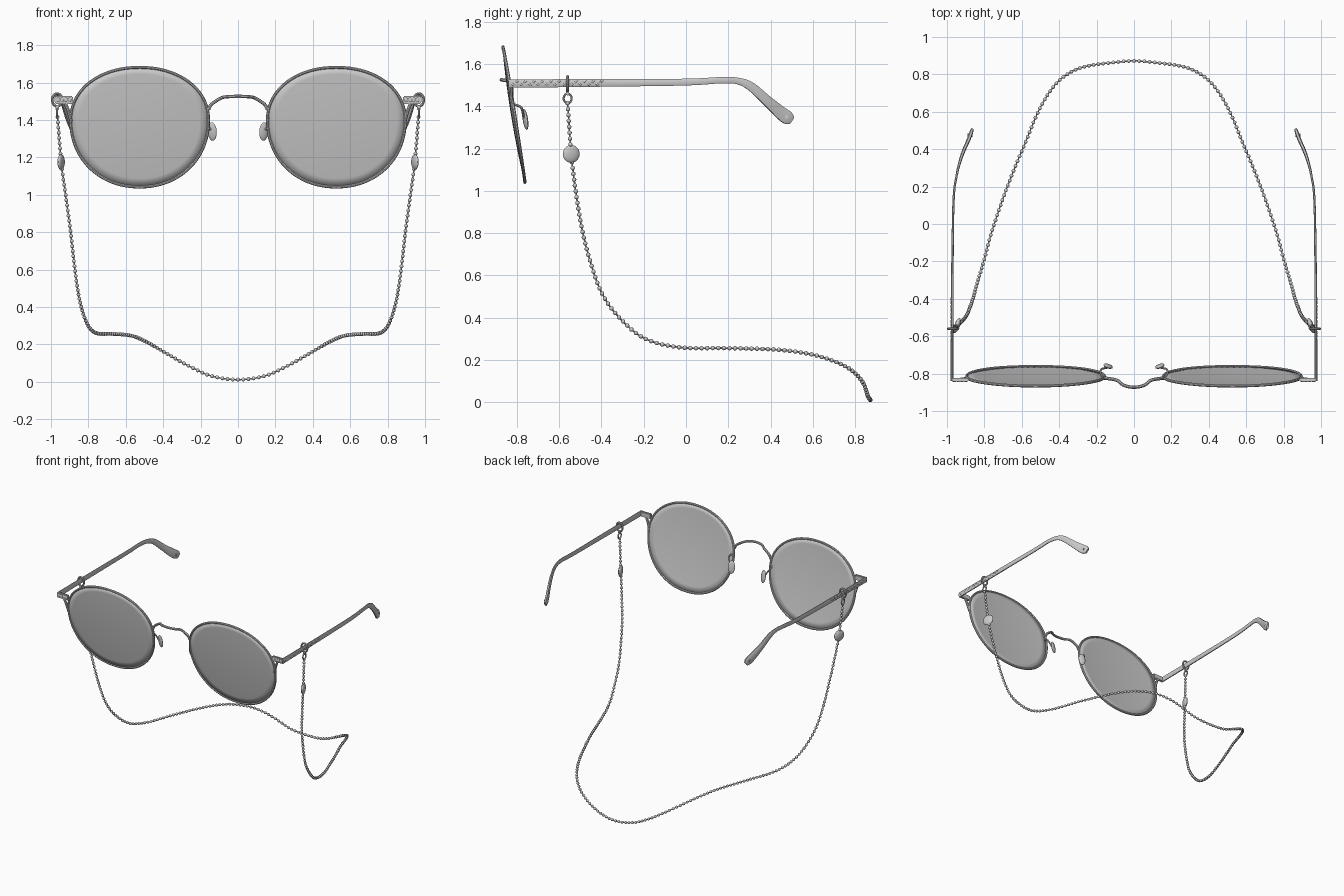
import bpy, bmesh, math
from mathutils import Vector, Matrix

cube = bpy.data.objects.get("Cube")
if cube:
    bpy.data.objects.remove(cube, do_unlink=True)


def material(name, value):
    m = bpy.data.materials.new(name)
    m.use_nodes = True
    m.diffuse_color = (value, value, value, 1)
    m.node_tree.nodes["Principled BSDF"].inputs["Base Color"].default_value = (value, value, value, 1)
    return m


GREY = material("light grey", 0.6)


def finish(obj):
    bpy.ops.object.select_all(action='DESELECT')
    bpy.context.view_layer.objects.active = obj
    obj.select_set(True)
    if obj.type == 'CURVE':
        bpy.ops.object.convert(target='MESH')
        obj = bpy.context.view_layer.objects.active
    obj.data.materials.clear()
    obj.data.materials.append(GREY)
    bpy.ops.object.shade_smooth_by_angle(angle=math.radians(40))
    return obj


def from_bmesh(name, bm):
    bmesh.ops.recalc_face_normals(bm, faces=bm.faces)
    me = bpy.data.meshes.new(name)
    bm.to_mesh(me)
    bm.free()
    obj = bpy.data.objects.new(name, me)
    bpy.context.collection.objects.link(obj)
    return finish(obj)


def smooth_path(points, steps):
    """Catmull-Rom interpolation of tuples of any length."""
    pts = [Vector(p) for p in points]
    pts = [pts[0] * 2 - pts[1]] + pts + [pts[-1] * 2 - pts[-2]]
    out = []
    for a, b, c, d in zip(pts, pts[1:], pts[2:], pts[3:]):
        for i in range(steps):
            t = i / steps
            out.append((b * 2 + (c - a) * t + (a * 2 - b * 5 + c * 4 - d) * t * t
                        + (b * 3 - a - c * 3 + d) * t ** 3) / 2)
    return out + [pts[-2]]


def tube(name, points, radius, closed=False, sides=2):
    cu = bpy.data.curves.new(name, 'CURVE')
    cu.dimensions = '3D'
    cu.bevel_depth = radius
    cu.bevel_resolution = sides
    cu.use_fill_caps = True
    sp = cu.splines.new('POLY')
    sp.points.add(len(points) - 1)
    for p, co in zip(sp.points, points):
        p.co = (*co, 1)
    sp.use_cyclic_u = closed
    obj = bpy.data.objects.new(name, cu)
    bpy.context.collection.objects.link(obj)
    return finish(obj)


def loft(name, stations):
    """Rounded bar through (x, y, z, half height, half thickness) stations."""
    bm = bmesh.new()
    rings = []
    for i, s in enumerate(stations):
        a, b = stations[max(i - 1, 0)], stations[min(i + 1, len(stations) - 1)]
        tangent = (Vector(b[:3]) - Vector(a[:3])).normalized()
        side = tangent.cross(Vector((0, 0, 1))).normalized()
        up = side.cross(tangent)
        ring = []
        for u, v in ((1, .6), (.5, 1), (-.5, 1), (-1, .6), (-1, -.6), (-.5, -1), (.5, -1), (1, -.6)):
            ring.append(bm.verts.new(Vector(s[:3]) + side * u * s[4] + up * v * s[3]))
        rings.append(ring)
    for r, q in zip(rings, rings[1:]):
        for k in range(8):
            bm.faces.new((r[k], r[k - 1], q[k - 1], q[k]))
    bm.faces.new(rings[0])
    bm.faces.new(rings[-1])
    return from_bmesh(name, bm)


def ellipsoids(name, items, u=12, v=8):
    """Several (centre, radii, rotation about x, rotation about z) ellipsoids in one object."""
    bm = bmesh.new()
    for centre, radii, rx, rz in items:
        mat = (Matrix.Translation(centre) @ Matrix.Rotation(rz, 4, 'Z')
               @ Matrix.Rotation(rx, 4, 'X') @ Matrix.Diagonal((*radii, 1)))
        bmesh.ops.create_uvsphere(bm, u_segments=u, v_segments=v, radius=1, matrix=mat)
    return from_bmesh(name, bm)


def box(name, centre, size, bevel):
    bm = bmesh.new()
    bmesh.ops.create_cube(bm, size=1, matrix=Matrix.Translation(centre) @ Matrix.Diagonal((*size, 1)))
    bmesh.ops.bevel(bm, geom=bm.edges[:], offset=bevel, segments=2, affect='EDGES')
    return from_bmesh(name, bm)


# Lens outline: rounded, flatter above than below, on a tilted shallow dome
SEG = 72


def lens_point(s, angle, scale=1):
    c, n = math.cos(angle), math.sin(angle)
    e = 2 / 2.1
    dx = math.copysign(abs(c) ** e, c) * 0.367 * scale
    dz = math.copysign(abs(n) ** e, n) * (0.28 if n > 0 else 0.357) * scale
    y = -0.83 - 0.155 * (dz + 0.01) + 0.11 * (dx * dx + dz * dz)
    return Vector((s * (0.526 + dx), y, 1.4 + dz))


def lens(s, name):
    bm = bmesh.new()
    centre = bm.verts.new(lens_point(s, 0, 0))
    prev = None
    for k in range(1, 9):
        ring = [bm.verts.new(lens_point(s, math.tau * i / SEG, k / 8)) for i in range(SEG)]
        for i in range(SEG):
            if prev:
                bm.faces.new((prev[i - 1], prev[i], ring[i], ring[i - 1]))
            else:
                bm.faces.new((centre, ring[i], ring[i - 1]))
        prev = ring
    obj = from_bmesh(name, bm)
    mod = obj.modifiers.new("thickness", 'SOLIDIFY')
    mod.thickness = 0.006
    mod.offset = 0


def circle(centre, axis_a, axis_b, n=24):
    a, b = Vector(axis_a), Vector(axis_b)
    return [Vector(centre) + a * math.cos(math.tau * i / n) + b * math.sin(math.tau * i / n) for i in range(n)]


TEMPLE = [(.973, -.84, 1.508, .02, .007), (.972, -.4, 1.511, .018, .007), (.968, 0, 1.515, .016, .006),
          (.962, .17, 1.524, .015, .006), (.95, .25, 1.519, .016, .006), (.937, .31, 1.492, .021, .007),
          (.915, .38, 1.43, .024, .009), (.885, .45, 1.368, .031, .01), (.873, .482, 1.345, .031, .01),
          (.867, .5, 1.331, .019, .008)]

for s, side in ((1, "left"), (-1, "right")):
    def mx(points):
        return [(s * p[0], *p[1:]) for p in points]

    # Lens and rim
    lens(s, side + "_lens")
    tube(side + "_rim", [lens_point(s, math.tau * i / SEG, 1.005) for i in range(SEG)], 0.008, True)

    # End piece joining rim and temple, with a small brace below
    box(side + "_end_piece", (s * .93, -.833, 1.507), (.095, .018, .042), .005)
    tube(side + "_end_brace", smooth_path(mx([(.925, -.83, 1.49), (.908, -.828, 1.45), (.892, -.82, 1.39)]), 5), .009)

    # Temple arm with rounded tip and rivet
    loft(side + "_temple", smooth_path(mx(TEMPLE), 5))
    bm = bmesh.new()
    bmesh.ops.create_cone(bm, cap_ends=True, segments=16, radius1=.009, radius2=.009, depth=.026,
                          matrix=Matrix.Translation((s * .876, .475, 1.35)) @ Matrix.Rotation(math.pi / 2, 4, 'Y'))
    from_bmesh(side + "_tip_rivet", bm)

    # Raised leaf ornament along the front of the temple and on the end piece
    leaves = []
    for i in range(22):
        turn = .7 if i % 2 else -.7
        leaves.append(((s * .979, -.82 + i * .02, 1.511 + (.007 if i % 2 else -.007)), (.003, .011, .005), turn, 0))
    for i in range(4):
        leaves.append(((s * (.9 + i * .02), -.842, 1.507), (.009, .003, .012), 0, 0))
    ellipsoids(side + "_ornament", leaves, 8, 6)

    # Nose pad on a bent wire
    ellipsoids(side + "_nose_pad", [((s * .138, -.76, 1.338), (.026, .01, .05), .15, s * .35)], 16, 10)
    tube(side + "_pad_wire", smooth_path(mx([(.162, -.822, 1.41), (.178, -.80, 1.405), (.175, -.777, 1.39),
                                             (.145, -.768, 1.345)]), 6), .006)

    # Loop around the temple, link ring and flat round charm
    tube(side + "_temple_loop", circle((s * .967, -.56, 1.507), (.026, 0, 0), (0, 0, .034)), .007, True)
    tube(side + "_link_ring", circle((s * .967, -.56, 1.438), (0, .019, 0), (0, 0, .022)), .005, True)
    box(side + "_loop_clasp", (s * .967, -.56, 1.465), (.02, .014, .026), .004)
    ellipsoids(side + "_charm", [((s * .946, -.543, 1.175), (.015, .042, .042), 0, s * .35)], 24, 16)

# Bridge
half = [(.158, -.824, 1.455), (.14, -.826, 1.485), (.09, -.836, 1.517), (.055, -.862, 1.524)]
bridge = half + [(0, -.873, 1.526)] + [(-x, y, z) for x, y, z in reversed(half)]
tube("bridge", smooth_path(bridge, 6), .009)

# Beaded neck chain
half = [(.965, -.56, 1.415), (.945, -.543, 1.175), (.92, -.52, .986), (.896, -.49, .81), (.878, -.448, .65),
        (.86, -.396, .512), (.838, -.315, .4), (.803, -.197, .303), (.757, -.03, .26), (.675, .206, .256),
        (.578, .443, .248), (.508, .609, .223), (.43, .735, .18), (.35, .805, .133), (.262, .842, .084),
        (.142, .86, .031)]
path = smooth_path(half + [(0, .872, .0115)] + [(-x, y, z) for x, y, z in reversed(half)], 12)
tube("chain_thread", path, .004, sides=1)

lengths = [0]
for a, b in zip(path, path[1:]):
    lengths.append(lengths[-1] + (b - a).length)
count = 2 * round(lengths[-1] / .028 / 2)
beads, j = [], 0
for i in range(count + 1):
    d = lengths[-1] * i / count
    while j < len(path) - 2 and lengths[j + 1] < d:
        j += 1
    spot = path[j].lerp(path[j + 1], (d - lengths[j]) / (lengths[j + 1] - lengths[j]))
    beads.append((spot, (.0105, .0105, .0105), 0, 0))
ellipsoids("chain_beads", beads, 10, 7)
